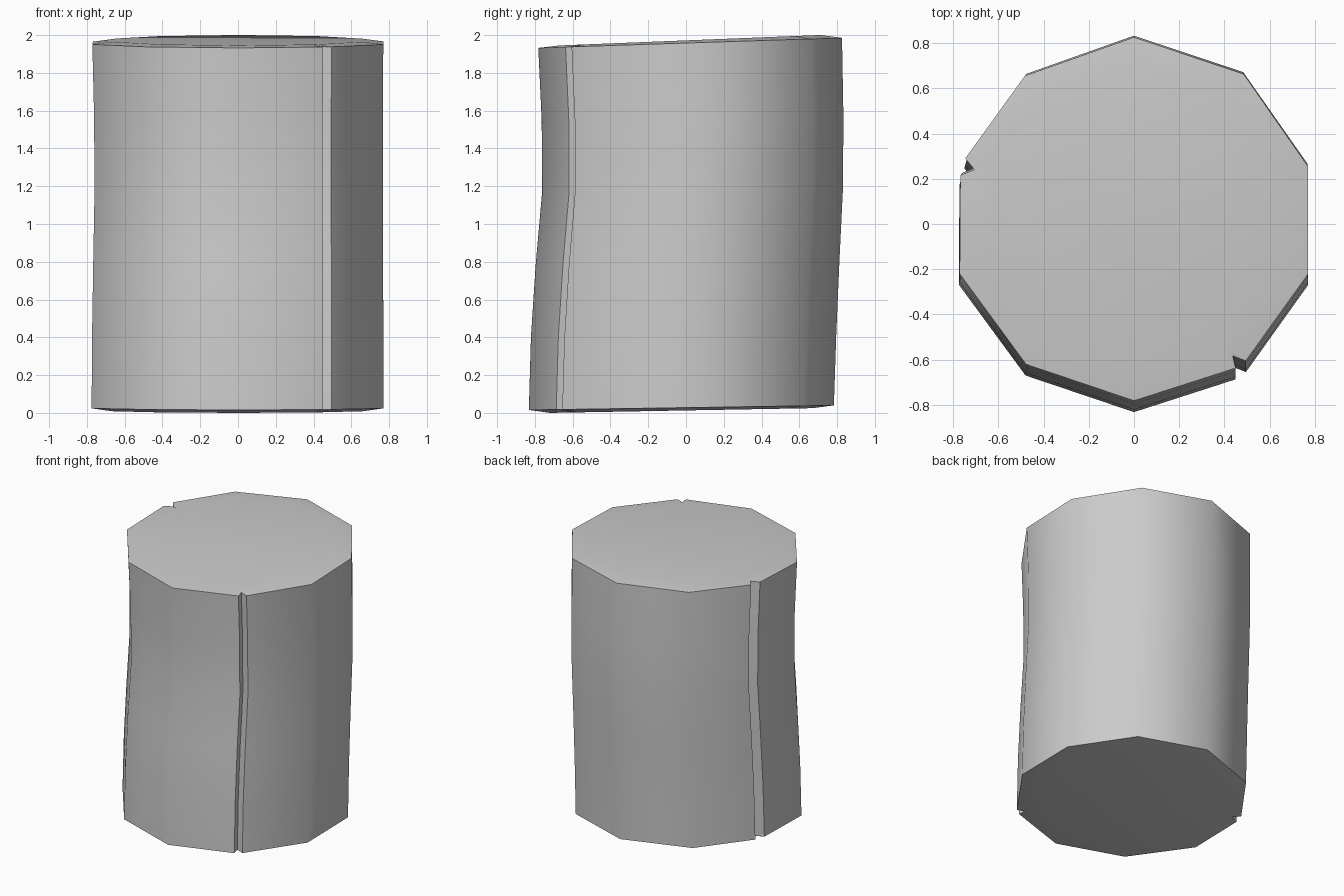
import bpy, bmesh, math

if "Cube" in bpy.data.objects:
    bpy.data.objects.remove(bpy.data.objects["Cube"])

# Ten-sided outline at the base, with two V-shaped grooves; third value marks groove bottoms
outline = [(0, 0.783, 0), (0.485, 0.62, 0), (0.77, 0.21, 0), (0.77, -0.27, 0),
           (0.495, -0.655, 0), (0.437, -0.632, 1), (0.45, -0.687, 0),
           (0, -0.832, 0), (-0.48, -0.67, 0), (-0.775, -0.268, 0),
           (-0.772, 0.17, 0), (-0.71, 0.195, 1), (-0.75, 0.245, 0), (-0.485, 0.612, 0)]
N = len(outline)

# Side levels: height fraction, y shift at front, y shift at back, x scale
levels = [(0, 0, 0, 1), (0.2, 0.011, 0.013, 0.997), (0.4, 0.036, 0.03, 0.989),
          (0.6, 0.07, 0.049, 0.98), (0.8, 0.068, 0.05, 0.983), (1, 0.05, 0.043, 0.995)]


def level_points(f, front, back, sx):
    pts = []
    for x, y, g in outline:
        t = (y + 0.83) / 1.61
        yy = y + front * (1 - t) + back * t
        s = 1 - (1 - sx) * (1 if x < 0 else 0.2)
        z = (1 - f) * (0.028 + 0.015 * yy) + f * (1.958 + 0.033 * yy)
        pts.append((x * s, yy, z))
    return pts


def cap_points(pts, cy, z0, slope):
    res = []
    for i, (x, y, z) in enumerate(pts):
        if outline[i][2]:
            a, b = pts[i - 1], pts[(i + 1) % N]
            x, y = (a[0] + b[0]) / 2, (a[1] + b[1]) / 2
        x, y = x * 0.86, cy + (y - cy) * 0.86
        res.append((x, y, z0 + slope * y))
    return res


# Stack all rings: bottom cap rim, walls, top cap rim
rings = [level_points(*l) for l in levels]
rings.insert(0, cap_points(rings[0], -0.025, 0.013, 0.018))
rings.append(cap_points(rings[-1], 0.02, 1.972, 0.04))

bm = bmesh.new()
vr = [[bm.verts.new(p) for p in r] for r in rings]
for a, b in zip(vr, vr[1:]):
    for i in range(N):
        j = (i + 1) % N
        bm.faces.new((a[i], a[j], b[j], b[i]))
bm.faces.new(vr[0])
bm.faces.new(vr[-1])
bmesh.ops.recalc_face_normals(bm, faces=bm.faces)
me = bpy.data.meshes.new("stone_drum")
bm.to_mesh(me)
bm.free()

# Stone drum object
drum = bpy.data.objects.new("stone_drum", me)
bpy.context.collection.objects.link(drum)
bpy.context.view_layer.objects.active = drum
drum.select_set(True)
bpy.ops.object.shade_smooth_by_angle(angle=math.radians(46))
